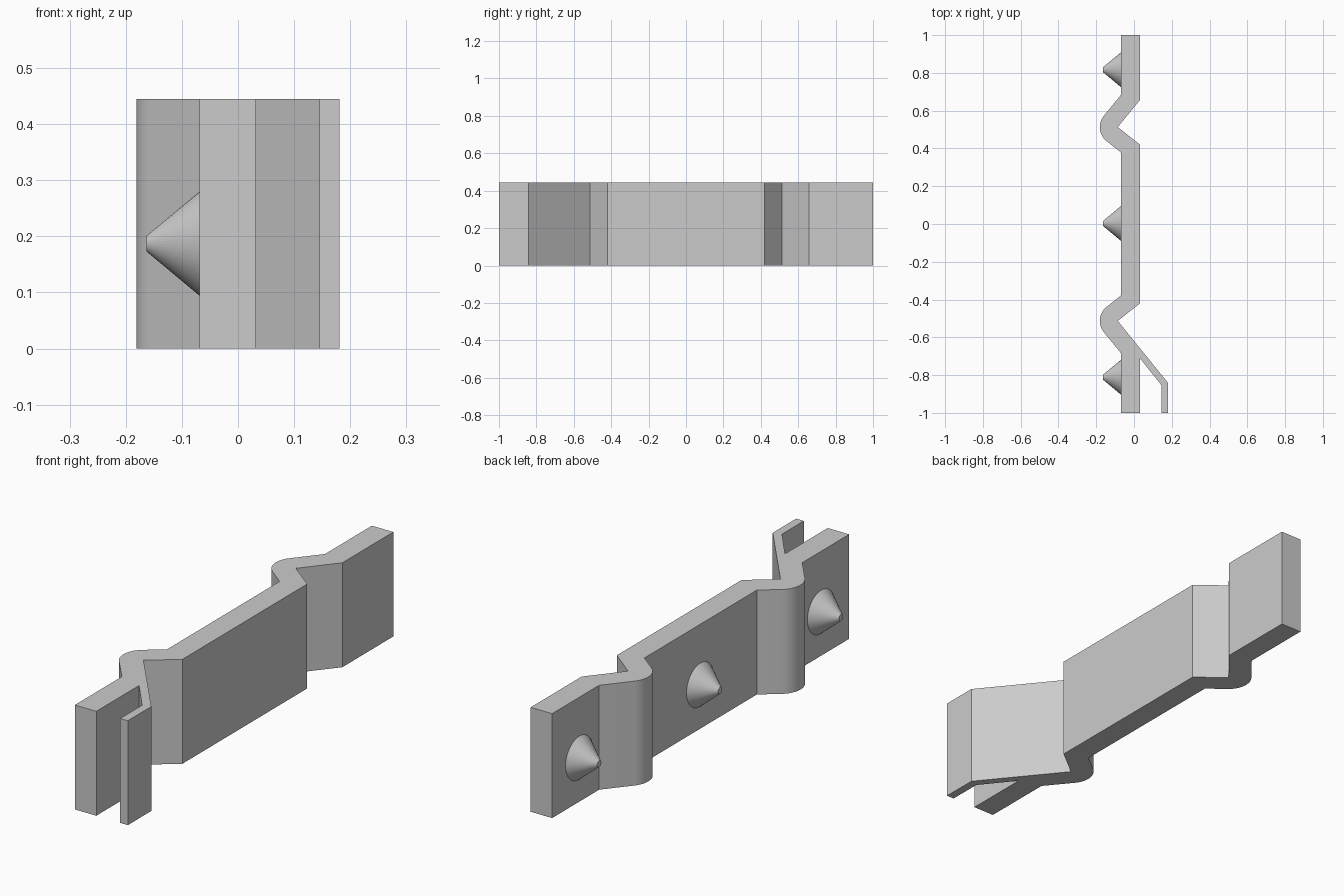
import bpy, bmesh, math
from mathutils import Matrix, Vector

cube = bpy.data.objects.get("Cube")
if cube:
    bpy.data.objects.remove(cube, do_unlink=True)

HEIGHT = 0.445
BACK, FACE = -0.069, 0.032      # the two broad sides of the strip
BEND_RADIUS = 0.095

grey = bpy.data.materials.new("plain grey")
grey.use_nodes = True
colour = (0.6, 0.6, 0.6, 1)
grey.diffuse_color = colour
grey.node_tree.nodes["Principled BSDF"].inputs["Base Color"].default_value = colour


def finish(name, bm):
    bmesh.ops.recalc_face_normals(bm, faces=bm.faces)
    mesh = bpy.data.meshes.new(name)
    bm.to_mesh(mesh)
    bm.free()
    mesh.materials.append(grey)
    obj = bpy.data.objects.new(name, mesh)
    bpy.context.collection.objects.link(obj)
    bpy.ops.object.select_all(action='DESELECT')
    obj.select_set(True)
    bpy.context.view_layer.objects.active = obj
    bpy.ops.object.shade_smooth_by_angle(angle=math.radians(25))
    return obj


# Outer side of a bend, running from the strip's middle toward its end
CORNER = Vector((-0.086, 0.513))
INNER, OUTER = Vector((FACE, 0.42)), Vector((FACE, 0.657))


def bend(steps=14):
    start = math.atan2(*(CORNER - INNER).yx) + math.pi / 2
    end = math.atan2(*(OUTER - CORNER).yx) + math.pi / 2
    start, end = start % math.tau, end % math.tau
    arc = [CORNER + BEND_RADIUS * Vector((math.cos(a), math.sin(a)))
           for a in (start + (end - start) * i / steps for i in range(steps + 1))]

    def meet_back(point, leg):
        return point + leg * ((BACK - point.x) / leg.x)

    return [meet_back(arc[0], CORNER - INNER), *arc, meet_back(arc[-1], OUTER - CORNER)]


# Strip with two bends and a thin offset tab, as one extruded profile
upper = bend()
lower = [Vector((p.x, -p.y)) for p in reversed(upper)]
outline = [(BACK, -1), *lower, *upper, (BACK, 1), (FACE, 1),
           OUTER, CORNER, INNER, (FACE, -0.42), (CORNER.x, -CORNER.y),
           (0.181, -0.842), (0.181, -1), (0.145, -1), (0.145, -0.853),
           (FACE, -0.712), (FACE, -1)]
bm = bmesh.new()
base = bm.faces.new([bm.verts.new((p[0], p[1], 0)) for p in outline])
top = bmesh.ops.extrude_face_region(bm, geom=[base])
bmesh.ops.translate(bm, vec=(0, 0, HEIGHT),
                    verts=[v for v in top["geom"] if isinstance(v, bmesh.types.BMVert)])
finish("bent_strip", bm)

# Blunt cones along the back
TIP = -0.163
for name, y in (("front_cone", -0.811), ("middle_cone", 0.003), ("rear_cone", 0.817)):
    bm = bmesh.new()
    bmesh.ops.create_cone(bm, cap_ends=True, segments=48, radius1=0.094, radius2=0.014,
                          depth=BACK + 0.002 - TIP,
                          matrix=Matrix.Translation(((BACK + 0.002 + TIP) / 2, y, 0.187))
                          @ Matrix.Rotation(-math.pi / 2, 4, 'Y'))
    finish(name, bm)
